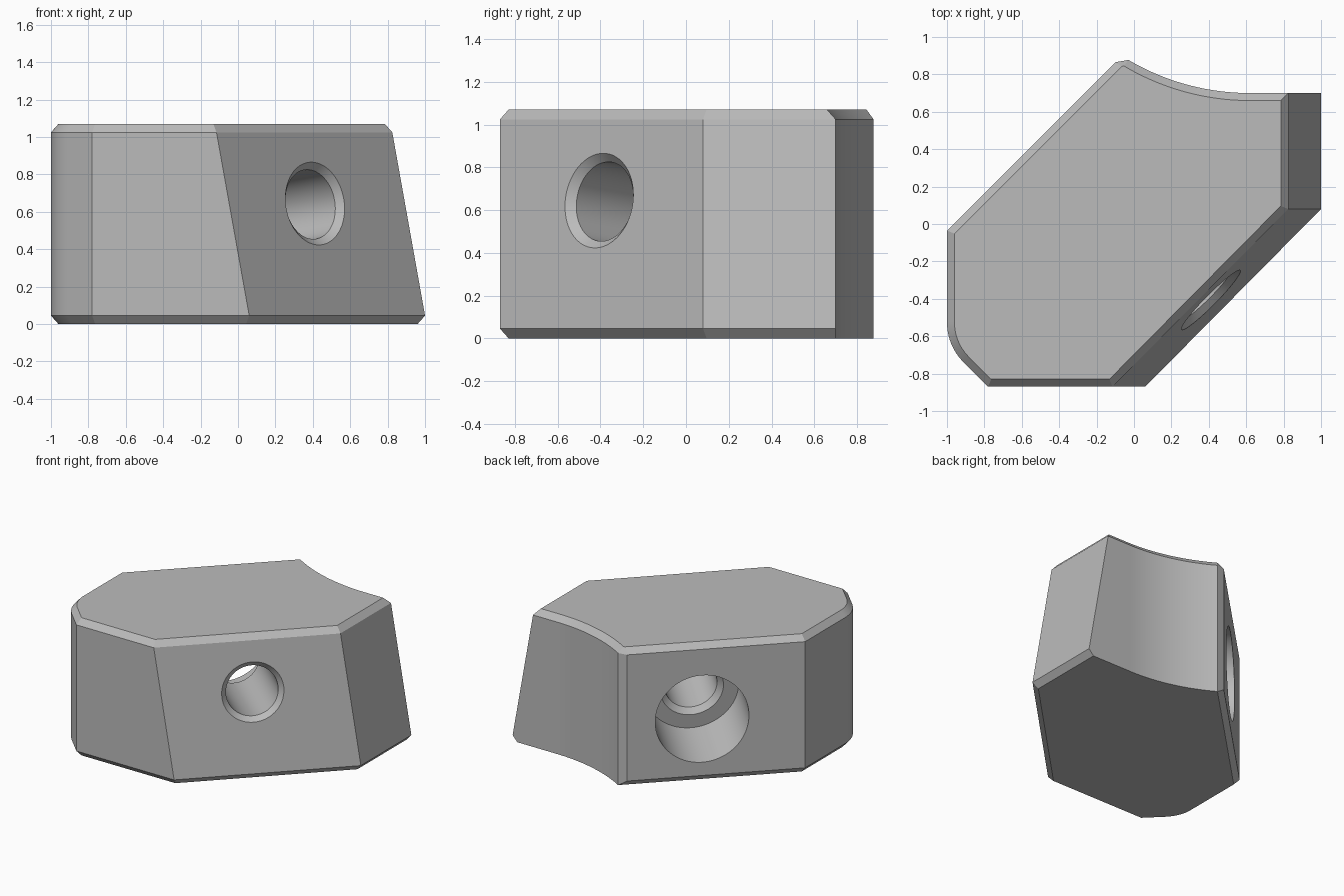
import bpy
import bmesh
import math
from mathutils import Vector, Matrix

cube = bpy.data.objects.get("Cube")
if cube:
    bpy.data.objects.remove(cube, do_unlink=True)

grey = bpy.data.materials.new("plain_grey")
grey.use_nodes = True
COLOUR = (0.5, 0.5, 0.5, 1)
grey.diffuse_color = COLOUR
grey.node_tree.nodes["Principled BSDF"].inputs["Base Color"].default_value = COLOUR


def loft(name, rings):
    """Join rings of equal length into a closed solid with capped ends."""
    bm = bmesh.new()
    loops = [[bm.verts.new(p) for p in ring] for ring in rings]
    count = len(loops[0])
    for low, high in zip(loops, loops[1:]):
        for i in range(count):
            j = (i + 1) % count
            bm.faces.new((low[i], low[j], high[j], high[i]))
    bm.faces.new(loops[0][::-1])
    bm.faces.new(loops[-1])
    bmesh.ops.recalc_face_normals(bm, faces=bm.faces)
    mesh = bpy.data.meshes.new(name)
    bm.to_mesh(mesh)
    bm.free()
    mesh.materials.append(grey)
    obj = bpy.data.objects.new(name, mesh)
    bpy.context.collection.objects.link(obj)
    return obj


def arc(cx, cy, r, start, end, steps):
    angles = [math.radians(start + (end - start) * i / steps) for i in range(steps + 1)]
    return [(cx + r * math.cos(a), cy + r * math.sin(a)) for a in angles]


def inset(points, distances):
    """Move every edge of a counter-clockwise outline inward by its own distance."""
    pts = [Vector(p) for p in points]
    n = len(pts)
    normals = []
    for i in range(n):
        d = (pts[(i + 1) % n] - pts[i]).normalized()
        normals.append(Vector((-d.y, d.x)))
    result = []
    for i, p in enumerate(pts):
        a, b, da, db = normals[i - 1], normals[i], distances[i - 1], distances[i]
        det = a.x * b.y - a.y * b.x
        if abs(det) < 1e-4:
            result.append(p + a * da)
        else:
            result.append(p + Vector((da * b.y - db * a.y, a.x * db - b.x * da)) / det)
    return result


# Outline: sloped corner, right side, hollow back, narrow tip, long side, rounded corner
hollow = arc(0.62, 1.98, 1.28, 270, 239.5, 24)
rounded = arc(-0.7, -0.526, 0.3, 180, 225, 12)
lower = [(0.06, -0.87), (1, 0.08), (1, 0.7)] + hollow + [(-0.1, 0.865), (-1, -0.035)]
lower += rounded + [(-0.78, -0.87)]
upper = [(x - 0.175, y) if i < 3 else (x, y) for i, (x, y) in enumerate(lower)]

# The hollow back and the tip have no chamfer underneath
CHAMFER = 0.04
tip = 2 + len(hollow)
under = [0 if 2 <= i <= tip else CHAMFER for i in range(len(lower))]
over = [CHAMFER] * len(upper)
over[tip] = 0.028

levels = [(inset(lower, under), 0), (lower, 0.045), (upper, 1.025), (inset(upper, over), 1.07)]
block = loft("block", [[(p[0], p[1], z) for p in ring] for ring, z in levels])

# Stepped bolt hole, square to the sloped face: (distance along axis, radius)
profile = [(-0.06, 0.286), (0.04, 0.187), (0.815, 0.187), (0.855, 0.226),
           (0.855, 0.335), (1.6, 0.335)]
inward = Vector((-1, 1, -0.1786)).normalized()
place = Matrix.Translation((0.415, -0.408, 0.645)) @ inward.to_track_quat("Z", "Y").to_matrix().to_4x4()
cutter = loft("hole_cutter", [[place @ Vector((x, y, t)) for x, y in arc(0, 0, r, 0, 360, 64)[:-1]]
                              for t, r in profile])
cutter.hide_render = True

cut = block.modifiers.new("bolt_hole", "BOOLEAN")
cut.operation = "DIFFERENCE"
cut.solver = "EXACT"
cut.object = cutter

bpy.ops.object.select_all(action="DESELECT")
block.select_set(True)
bpy.context.view_layer.objects.active = block
bpy.ops.object.modifier_apply(modifier=cut.name)
bpy.data.objects.remove(cutter, do_unlink=True)
bpy.ops.object.shade_smooth_by_angle(angle=math.radians(20))
